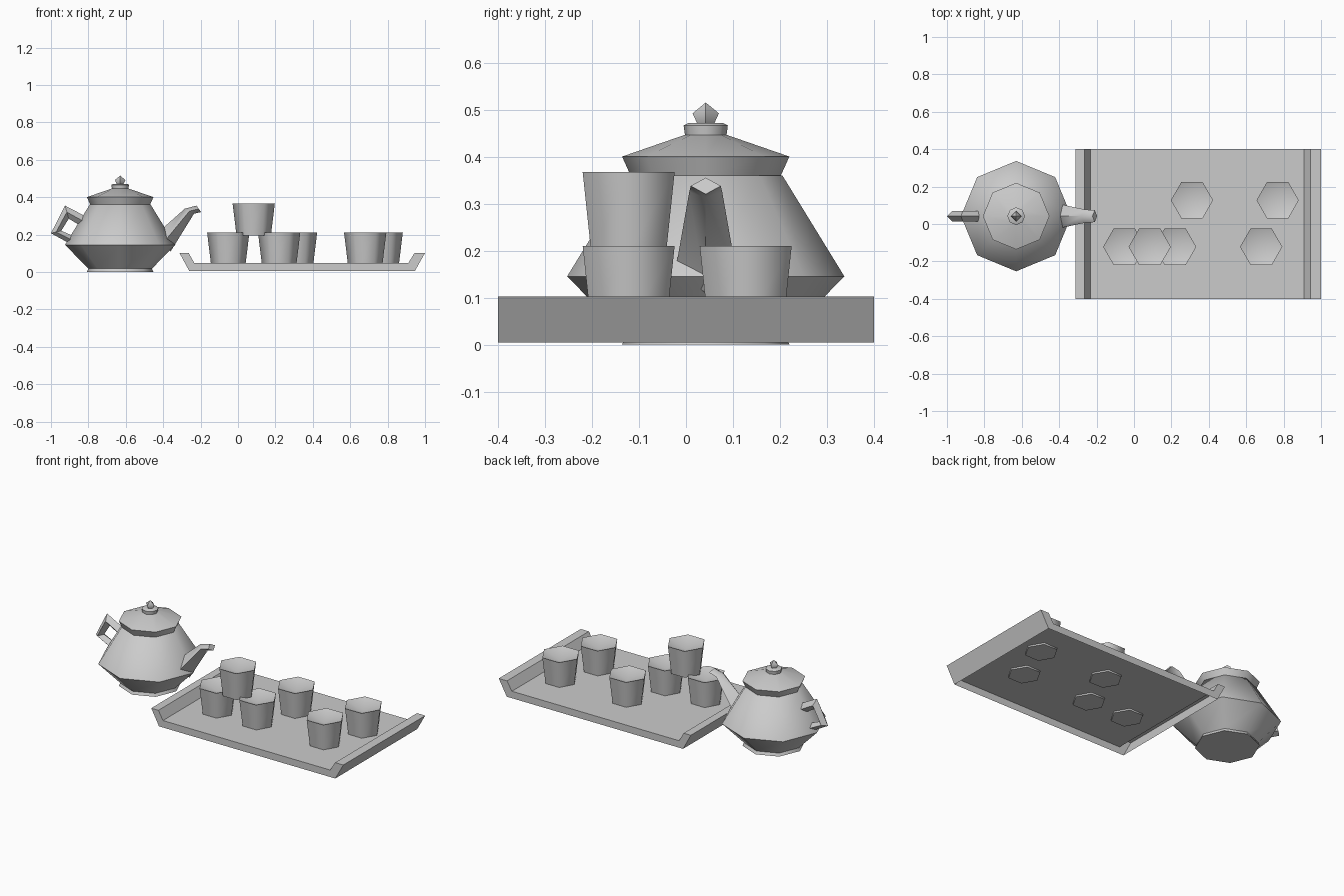
import bpy, bmesh, math
from mathutils import Vector

cube = bpy.data.objects.get("Cube")
if cube:
    bpy.data.objects.remove(cube, do_unlink=True)

GREY = (0.6, 0.6, 0.6, 1.0)
mat = bpy.data.materials.new("plain_grey")
mat.use_nodes = True
mat.diffuse_color = GREY
mat.node_tree.nodes["Principled BSDF"].inputs["Base Color"].default_value = GREY


def finish(name, bm, smooth=62):
    """Weld, orient and turn a bmesh into a shaded object."""
    bmesh.ops.remove_doubles(bm, verts=bm.verts, dist=0.0005)
    bmesh.ops.recalc_face_normals(bm, faces=bm.faces)
    mesh = bpy.data.meshes.new(name)
    bm.to_mesh(mesh)
    bm.free()
    mesh.materials.append(mat)
    obj = bpy.data.objects.new(name, mesh)
    bpy.context.collection.objects.link(obj)
    if smooth:
        bpy.ops.object.select_all(action="DESELECT")
        obj.select_set(True)
        bpy.context.view_layer.objects.active = obj
        bpy.ops.object.shade_smooth_by_angle(angle=math.radians(smooth))
    return obj


def skin(bm, rings):
    """Join successive rings of points with quads (triangles at an apex)."""
    rings = [[bm.verts.new(p) for p in ring] for ring in rings]
    n = len(rings[0])
    for a, b in zip(rings, rings[1:]):
        for i in range(n):
            j = (i + 1) % n
            bm.faces.new((a[i], a[j], b[j], b[i]))
    return rings


def lathe(name, profile, sides, x, y, z=0.0):
    """Spin (radius, height) pairs about a vertical axis."""
    bm = bmesh.new()
    turn = [math.tau * i / sides for i in range(sides)]
    skin(bm, [[Vector((x + r * math.cos(t), y + r * math.sin(t), z + h)) for t in turn]
              for r, h in profile])
    return finish(name, bm)


def diamond_tube(name, sections, y):
    """Four-sided tube from (outer point, inner point, half width) sections."""
    bm = bmesh.new()
    rings = []
    for (ox, oz), (ix, iz), w in sections:
        mx, mz = (ox + ix) / 2, (oz + iz) / 2
        rings.append([(ox, y, oz), (mx, y + w, mz), (ix, y, iz), (mx, y - w, mz)])
    rings = skin(bm, rings)
    for end in (rings[0], rings[-1]):
        bm.faces.new(end)
    return finish(name, bm)


# Teapot
POT_X, POT_Y = -0.63, 0.042
lathe("teapot_body",
      [(0, 0), (0.178, 0), (0.17, 0.018), (0.295, 0.145), (0.163, 0.36), (0, 0.36)],
      8, POT_X, POT_Y)
lathe("teapot_lid",
      [(0, 0.36), (0.16, 0.36), (0.178, 0.4), (0.045, 0.446), (0, 0.446)],
      8, POT_X, POT_Y)
lathe("lid_collar",
      [(0, 0.44), (0.044, 0.444), (0.047, 0.466), (0.038, 0.471), (0, 0.471)],
      8, POT_X, POT_Y)
lathe("lid_knob",
      [(0, 0.468), (0.018, 0.47), (0.028, 0.492), (0, 0.515)],
      4, POT_X, POT_Y)
diamond_tube("teapot_spout", [
    ((-0.44, 0.20), (-0.36, 0.11), 0.065),
    ((-0.285, 0.338), (-0.235, 0.312), 0.035),
    ((-0.222, 0.355), (-0.197, 0.32), 0.032)], POT_Y)
diamond_tube("teapot_handle", [
    ((-0.81, 0.295), (-0.83, 0.24), 0.028),
    ((-0.925, 0.355), (-0.905, 0.285), 0.028),
    ((-1.0, 0.207), (-0.945, 0.22), 0.028),
    ((-0.86, 0.13), (-0.85, 0.18), 0.028)], POT_Y)

# Tray: one bent sheet with closed sides, hollow underneath
outline = [(-0.26, 0.004), (-0.313, 0.102), (-0.264, 0.102), (-0.233, 0.047),
           (0.91, 0.047), (0.944, 0.102), (1.0, 0.102), (0.945, 0.004)]
bm = bmesh.new()
near, far = ([bm.verts.new((x, y, z)) for x, z in outline] for y in (-0.4, 0.4))
for i in range(len(outline) - 1):
    bm.faces.new((near[i], near[i + 1], far[i + 1], far[i]))
for side in (near, far):
    bm.faces.new(side)
finish("serving_tray", bm, smooth=0)

# Hexagonal cups: five on the tray and one balanced on two rims
CUP = [(0, 0), (0.092, 0), (0.113, 0.172), (0, 0.13)]
places = [(-0.052, -0.122, 0.038), (0.22, -0.122, 0.038), (0.68, -0.122, 0.038),
          (0.31, 0.127, 0.038), (0.768, 0.127, 0.038), (0.084, -0.122, 0.195)]
for number, (x, y, z) in enumerate(places, 1):
    lathe(f"cup_{number}", CUP, 6, x, y, z)
